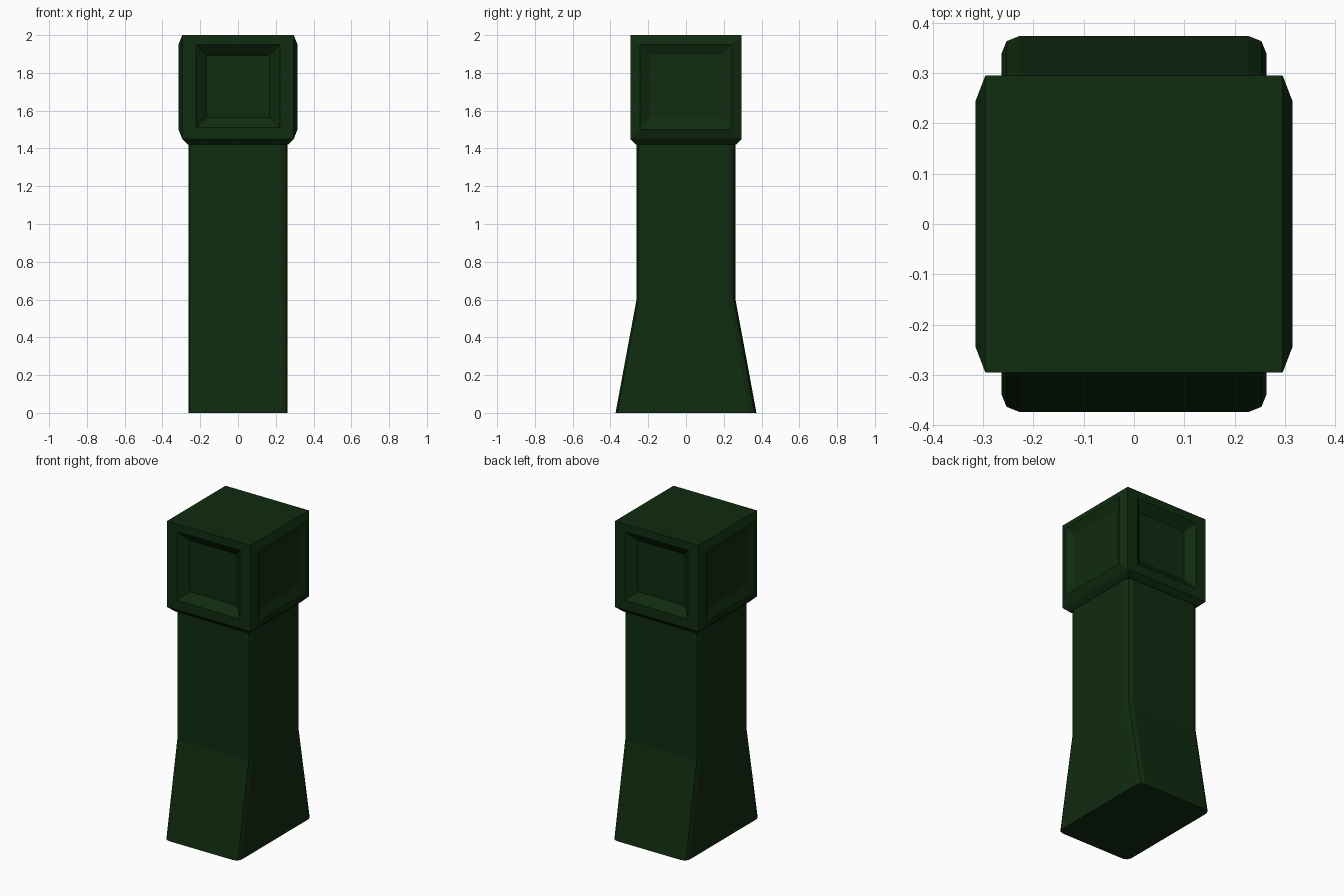
import bpy
import bmesh

default = bpy.data.objects.get("Cube")
if default:
    bpy.data.objects.remove(default, do_unlink=True)

green = bpy.data.materials.new("dark green")
green.use_nodes = True
COLOUR = (0.005, 0.025, 0.005, 1)
green.diffuse_color = COLOUR
green.node_tree.nodes["Principled BSDF"].inputs["Base Color"].default_value = COLOUR


def finish(bm, name):
    bmesh.ops.remove_doubles(bm, verts=bm.verts[:], dist=0.0005)
    bmesh.ops.recalc_face_normals(bm, faces=bm.faces[:])
    mesh = bpy.data.meshes.new(name)
    bm.to_mesh(mesh)
    bm.free()
    mesh.materials.append(green)
    obj = bpy.data.objects.new(name, mesh)
    bpy.context.collection.objects.link(obj)
    return obj


def bridge(bm, a, b):
    """Join two loops of points with quads."""
    for i in range(len(a)):
        j = (i + 1) % len(a)
        bm.faces.new([bm.verts.new(p) for p in (a[i], a[j], b[j], b[i])])


def cap(bm, loop):
    bm.faces.new([bm.verts.new(p) for p in loop])


def rounded_loop(hx, hy, z):
    """Rectangle outline with softened corners."""
    corner = [(0, 0.035), (0.01, 0.01), (0.035, 0)]
    loop = []
    for sx, sy in ((1, 1), (-1, 1), (-1, -1), (1, -1)):
        points = corner if sx * sy > 0 else corner[::-1]
        loop += [(sx * (hx - dx), sy * (hy - dy), z) for dx, dy in points]
    return loop


# Pillar: straight shaft flaring to the front and back at the foot
bm = bmesh.new()
levels = [rounded_loop(0.263, hy, z) for hy, z in ((0.373, 0), (0.262, 0.6), (0.262, 1.43))]
for low, high in zip(levels, levels[1:]):
    bridge(bm, low, high)
cap(bm, levels[0])
cap(bm, levels[-1])
finish(bm, "pillar")


# Head: block with a chamfered underside and a sunken panel on each side
def square(h, z):
    return [(h, h, z), (-h, h, z), (-h, -h, z), (h, -h, z)]


def side_loop(axis, sign, depth, half, z0, z1):
    flat = [(-half, z0), (half, z0), (half, z1), (-half, z1)]
    if axis == "x":
        return [(sign * depth, u, z) for u, z in flat]
    return [(u, sign * depth, z) for u, z in flat]


H = 0.295
panels = {
    "x": [(H, H, 1.45, 2), (0.315, 0.243, 1.5, 1.95), (0.29, 0.19, 1.56, 1.895)],
    "y": [(H, H, 1.45, 2), (H, 0.222, 1.51, 1.95), (0.25, 0.167, 1.565, 1.893)],
}
bm = bmesh.new()
for axis, steps in panels.items():
    for sign in (-1, 1):
        loops = [side_loop(axis, sign, *step) for step in steps]
        for outer, inner in zip(loops, loops[1:]):
            bridge(bm, outer, inner)
        cap(bm, loops[-1])
cap(bm, square(H, 2))
bridge(bm, square(H, 1.45), square(0.265, 1.42))
cap(bm, square(0.265, 1.42))
finish(bm, "head")
